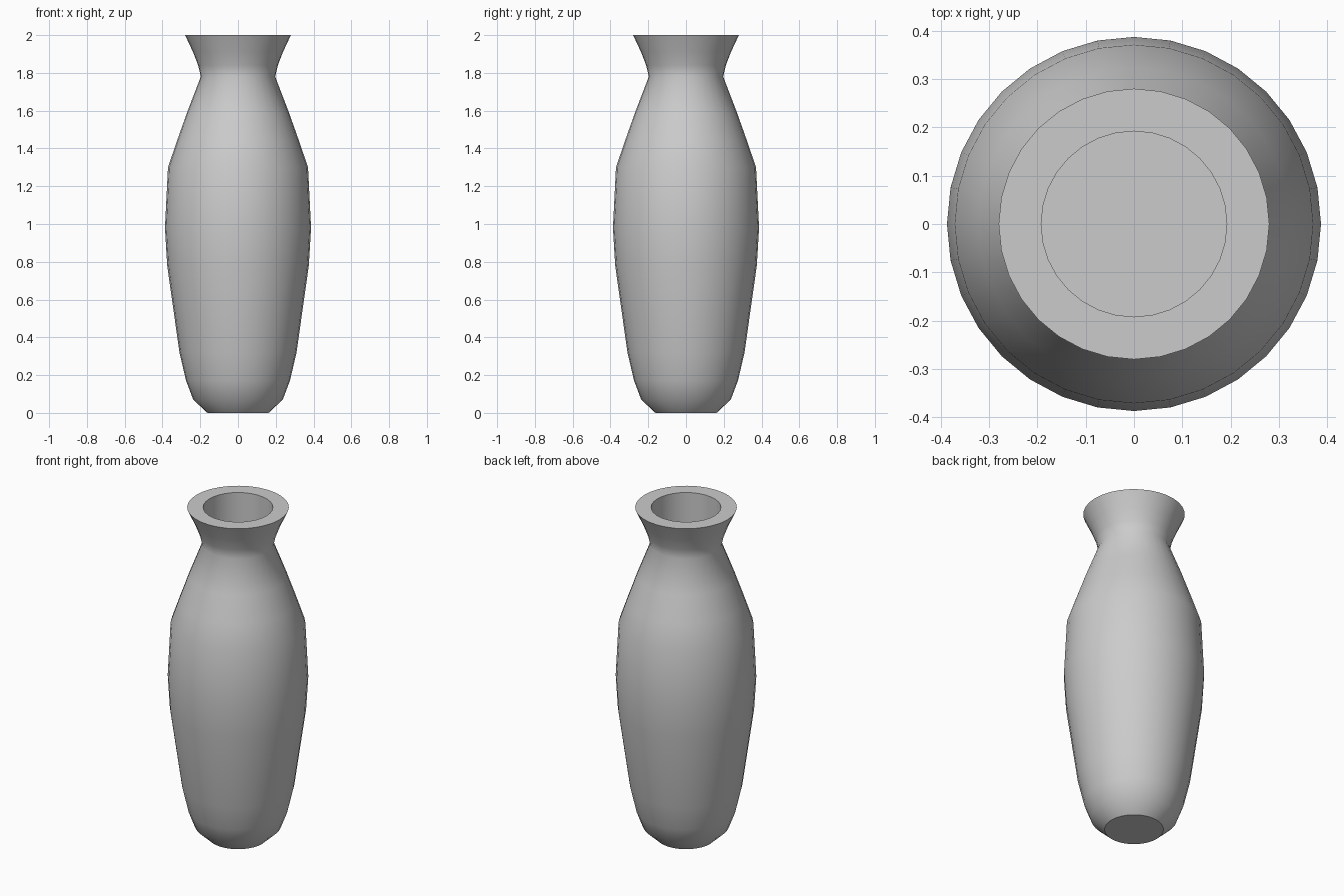
import bpy, bmesh, math

if "Cube" in bpy.data.objects:
    bpy.data.objects.remove(bpy.data.objects["Cube"])

SIDES = 32
# Profile (radius, height): foot, body, neck, flared rim, then straight bore and its floor
profile = [(0.162, 0), (0.237, 0.07), (0.275, 0.17), (0.31, 0.32), (0.375, 0.78),
           (0.387, 0.98), (0.371, 1.30), (0.323, 1.44), (0.27, 1.59), (0.197, 1.78),
           (0.211, 1.84), (0.238, 1.91), (0.28, 2.0), (0.192, 2.0), (0.192, 0.1)]

# Stack rings and bridge them into one shell
bm = bmesh.new()
rings = []
for r, z in profile:
    rings.append([bm.verts.new((r * math.cos(2 * math.pi * i / SIDES),
                                r * math.sin(2 * math.pi * i / SIDES), z))
                  for i in range(SIDES)])
for a, b in zip(rings, rings[1:]):
    for i in range(SIDES):
        j = (i + 1) % SIDES
        bm.faces.new((a[i], a[j], b[j], b[i]))

# Underside and inner floor
bm.faces.new(rings[0][::-1])
bm.faces.new(rings[-1])
bmesh.ops.recalc_face_normals(bm, faces=bm.faces)

mesh = bpy.data.meshes.new("vase")
bm.to_mesh(mesh)
bm.free()
vase = bpy.data.objects.new("vase", mesh)
bpy.context.collection.objects.link(vase)

# Smooth body with crisp rim and foot edges
bpy.context.view_layer.objects.active = vase
vase.select_set(True)
bpy.ops.object.shade_smooth_by_angle(angle=math.radians(42))
